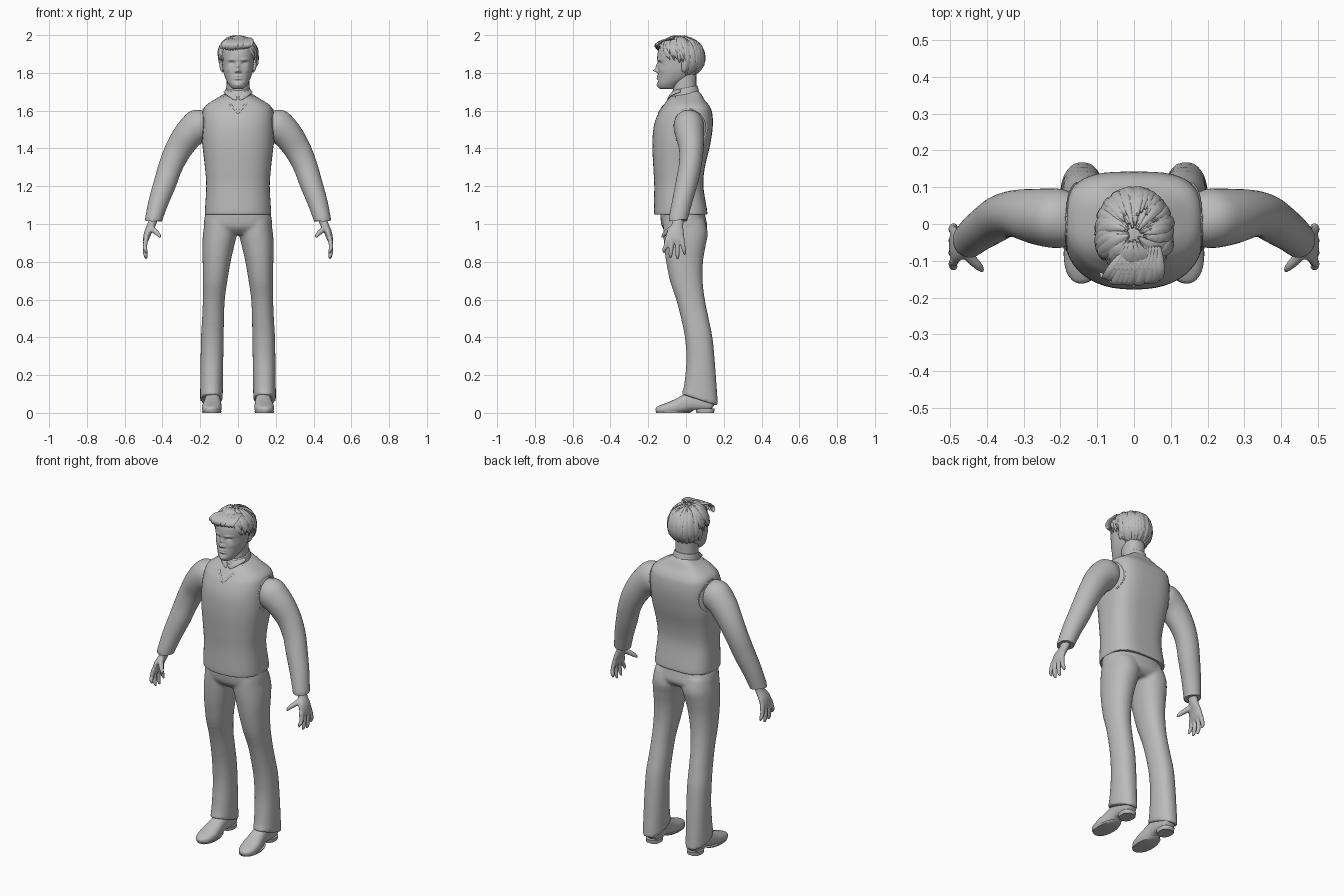
import bpy, bmesh, math, random
from mathutils import Vector as V
from mathutils.bvhtree import BVHTree

random.seed(4)
old = bpy.data.objects.get("Cube")
if old:
    bpy.data.objects.remove(old, do_unlink=True)

grey = bpy.data.materials.new("plain grey")
grey.use_nodes = True
grey.diffuse_color = (0.5, 0.5, 0.5, 1)
grey.node_tree.nodes["Principled BSDF"].inputs["Base Color"].default_value = (0.5, 0.5, 0.5, 1)


def spline(rows, n):
    """Smooth curve through rows of numbers."""
    out = []
    for i in range(len(rows) - 1):
        a, b, c, d = (rows[max(0, min(len(rows) - 1, i + k))] for k in (-1, 0, 1, 2))
        for k in range(n):
            t = k / n
            out.append([q + t * ((r - p) / 2 + t * (p - 2.5 * q + 2 * r - s / 2
                        + t * (1.5 * (q - r) + (s - p) / 2)))
                        for p, q, r, s in zip(a, b, c, d)])
    return out + [list(rows[-1])]


def power(v, p):
    return math.copysign(abs(v) ** (2 / p), v)


def skin(bm, rings):
    """Join rings of points into a closed skin."""
    loops = [[bm.verts.new(p) for p in ring] for ring in rings]
    n = len(loops[0])
    for a, b in zip(loops, loops[1:]):
        for i in range(n):
            bm.faces.new((a[i], a[(i + 1) % n], b[(i + 1) % n], b[i]))
    bm.faces.new(loops[0][::-1])
    bm.faces.new(loops[-1])


def upright(bm, rows, n=6, seg=48, front=2.2, back=2.2):
    """Level sections: z, front y, back y, half width, centre x, tilt."""
    rings = []
    for z, y0, y1, rx, cx, tilt in spline(rows, n):
        ring = []
        for i in range(seg):
            a = math.tau * i / seg
            p = front if math.sin(a) < 0 else back
            y = (y1 - y0) / 2 * power(math.sin(a), p)
            ring.append((cx + rx * power(math.cos(a), p), (y0 + y1) / 2 + y, z + tilt * y))
        rings.append(ring)
    skin(bm, rings)


def tube(bm, rows, side, n=5, seg=20, p=2):
    """Sections square to a path: x, y, z, radius along side, other radius."""
    pts = spline(rows, n)
    rings = []
    for i, r in enumerate(pts):
        t = (V(pts[min(i + 1, len(pts) - 1)][:3]) - V(pts[max(i - 1, 0)][:3])).normalized()
        u = (V(side) - t * t.dot(V(side))).normalized()
        w = t.cross(u)
        ring = []
        for k in range(seg):
            a = math.tau * k / seg
            ring.append(V(r[:3]) + u * r[3] * power(math.cos(a), p) + w * r[4] * power(math.sin(a), p))
        rings.append(ring)
    skin(bm, rings)


def finish(bm, name, voxel=0, angle=50):
    bmesh.ops.recalc_face_normals(bm, faces=bm.faces)
    me = bpy.data.meshes.new(name)
    bm.to_mesh(me)
    bm.free()
    ob = bpy.data.objects.new(name, me)
    bpy.context.collection.objects.link(ob)
    me.materials.append(grey)
    bpy.ops.object.select_all(action='DESELECT')
    ob.select_set(True)
    bpy.context.view_layer.objects.active = ob
    bpy.ops.object.shade_smooth_by_angle(angle=math.radians(angle))
    if voxel:
        m = ob.modifiers.new("blend", 'REMESH')
        m.mode, m.voxel_size, m.use_smooth_shade = 'VOXEL', voxel, True
        m = ob.modifiers.new("soften", 'SMOOTH')
        m.factor, m.iterations = 0.5, 4
    return ob


# Sleeveless sweater
bm = bmesh.new()
upright(bm, [(1.05, -.165, .11, .173, 0, 0), (1.07, -.17, .112, .175, 0, 0),
             (1.2, -.168, .092, .168, 0, 0), (1.3, -.173, .1, .175, 0, 0),
             (1.42, -.178, .128, .188, 0, 0), (1.52, -.17, .142, .19, 0, 0),
             (1.59, -.145, .138, .186, 0, 0), (1.625, -.122, .124, .172, 0, 0),
             (1.655, -.1, .1, .13, 0, 0), (1.68, -.085, .08, .085, 0, .1),
             (1.69, -.075, .065, .065, 0, .2)], front=2.3, back=3.2)
bmesh.ops.recalc_face_normals(bm, faces=bm.faces)
tree = BVHTree.FromBMesh(bm)
finish(bm, "sweater")


def trim(name, points, direction, r):
    """Thin raised edging laid on the sweater."""
    rows = []
    for p in points:
        hit = tree.ray_cast(V(p), V(direction))[0]
        if hit:
            rows.append((*hit, r, r * .5))
    b = bmesh.new()
    tube(b, rows, (direction[1], direction[0], .01), n=2, seg=8)
    finish(b, name)


for name, s in (("left", 1), ("right", -1)):
    trim(name + "_neckline", [(s * .075 * t, -1, 1.588 + .085 * t) for t in (0, .3, .6, 1)], (0, 1, 0), .005)
    arc = [math.radians(a) for a in range(-60, 241, 20)]
    trim(name + "_armhole", [(s, .02 + .088 * math.cos(a), 1.51 + .098 * math.sin(a)) for a in arc],
         (-s, 0, 0), .006)

# Shirt collar with two folded points
bm = bmesh.new()
upright(bm, [(1.65, -.088, .078, .082, 0, .1), (1.685, -.083, .07, .072, 0, .16),
             (1.715, -.075, .062, .065, 0, .2), (1.72, -.07, .058, .061, 0, .2)])
finish(bm, "shirt_collar")
for name, s in (("left", 1), ("right", -1)):
    bm = bmesh.new()
    tube(bm, [(s * .066, -.03, 1.705, .004, .014), (s * .045, -.072, 1.69, .004, .016),
              (s * .018, -.092, 1.668, .004, .013), (s * .01, -.097, 1.655, .003, .003)], (0, -1, .3), n=4, seg=10)
    finish(bm, name + "_collar_point")

# Trousers: hips and two legs blended together
bm = bmesh.new()
upright(bm, [(1.08, -.135, .095, .165, 0, 0), (1.03, -.135, .105, .178, 0, 0),
             (.98, -.125, .112, .178, 0, 0), (.945, -.09, .085, .14, 0, 0)], front=2.4, back=2.4)
for s in (1, -1):
    upright(bm, [(1.02, -.12, .1, .085, s * .09, 0), (.95, -.12, .115, .09, s * .095, 0),
                 (.88, -.115, .103, .084, s * .105, 0), (.8, -.105, .09, .074, s * .113, 0),
                 (.7, -.085, .088, .065, s * .121, 0), (.6, -.052, .1, .058, s * .128, 0),
                 (.5, -.026, .12, .058, s * .132, 0), (.4, -.006, .14, .06, s * .136, 0),
                 (.28, .002, .152, .06, s * .138, 0), (.14, -.01, .163, .06, s * .14, -.1),
                 (.068, -.024, .17, .06, s * .141, -.32)], seg=40)
finish(bm, "trousers", voxel=.009)

for name, s in (("left", 1), ("right", -1)):
    # Sleeve
    bm = bmesh.new()
    tube(bm, [(s * .15, .018, 1.55, .06, .05), (s * .2, .015, 1.525, .08, .088),
              (s * .26, .02, 1.475, .076, .08), (s * .315, .028, 1.395, .065, .071),
              (s * .355, .022, 1.31, .06, .064), (s * .385, .004, 1.22, .058, .06),
              (s * .42, -.02, 1.12, .053, .053), (s * .444, -.04, 1.035, .05, .046),
              (s * .447, -.042, 1.02, .049, .045)], (0, 1, 0), seg=32)
    finish(bm, name + "_sleeve")

    # Hand
    bm = bmesh.new()
    tube(bm, [(s * .445, -.04, 1.04, .03, .024), (s * .458, -.045, .995, .031, .022),
              (s * .477, -.055, .955, .046, .02), (s * .488, -.06, .915, .05, .015),
              (s * .489, -.06, .9, .046, .009)], (0, 1, 0))
    for y0, y1, z1 in ((-.099, -.116, .845), (-.073, -.082, .818), (-.046, -.045, .814), (-.021, -.008, .835)):
        tube(bm, [(s * .486, y0, .925, .013, .013), (s * .493, (y0 + y1) / 2, .88, .012, .012),
                  (s * .49, y1, z1 + .02, .011, .011), (s * .483, y1, z1, .005, .005)], (0, 1, 0), seg=10)
    tube(bm, [(s * .465, -.06, .985, .018, .018), (s * .444, -.092, .965, .015, .015),
              (s * .422, -.115, .945, .012, .012), (s * .41, -.128, .928, .006, .006)], (0, 1, 0), seg=10)
    finish(bm, name + "_hand", voxel=.005)

    # Shoe with a flat sole and a heel block
    bm = bmesh.new()
    tube(bm, [(s * .135, .15, .042, .022, .025), (s * .135, .135, .05, .036, .04), (s * .134, .08, .06, .042, .05),
              (s * .134, .02, .058, .042, .048), (s * .136, -.03, .04, .048, .042),
              (s * .139, -.08, .026, .052, .034), (s * .142, -.125, .018, .044, .026),
              (s * .143, -.15, .015, .028, .018), (s * .143, -.16, .013, .01, .008)], (1, 0, 0), p=2.5, seg=32)
    for v in bm.verts:
        v.co.z = max(v.co.z, .018 if v.co.y > .045 else .004)
    finish(bm, name + "_shoe")
    bm = bmesh.new()
    upright(bm, [(0, .055, .148, .04, s * .135, 0), (.022, .05, .152, .042, s * .135, 0)], n=1, seg=32, back=2.6)
    upright(bm, [(0, -.158, .02, .05, s * .139, 0), (.009, -.161, .035, .052, s * .139, 0)], n=1, seg=32)
    finish(bm, name + "_sole")

# Neck
bm = bmesh.new()
upright(bm, [(1.64, -.07, .065, .065, 0, 0), (1.72, -.07, .055, .06, 0, 0), (1.82, -.08, .055, .06, 0, 0)], n=4)
finish(bm, "neck")

# Head, with the face pushed out and in by soft bumps
bm = bmesh.new()
upright(bm, [(1.714, -.13, -.08, .018, 0, 0), (1.72, -.143, -.055, .034, 0, 0), (1.74, -.15, -.03, .05, 0, 0),
             (1.77, -.15, .02, .066, 0, 0), (1.81, -.148, .055, .079, 0, 0),
             (1.85, -.149, .07, .084, 0, 0), (1.89, -.152, .08, .087, 0, 0),
             (1.93, -.142, .078, .086, 0, 0), (1.965, -.11, .055, .066, 0, 0),
             (1.985, -.06, .02, .03, 0, 0)], n=10, seg=120)
bumps = [(0, 1.812, .011, .009, -.024), (0, 1.832, .008, .018, -.012), (.014, 1.806, .006, .006, -.008),
         (.034, 1.85, .014, .01, .013), (.034, 1.846, .009, .005, -.007), (.034, 1.87, .022, .007, -.006),
         (0, 1.782, .02, .005, -.006), (0, 1.77, .017, .005, -.006), (0, 1.776, .02, .002, .004),
         (0, 1.758, .02, .005, .005), (0, 1.735, .018, .01, -.006), (.052, 1.815, .018, .014, -.004)]
for v in bm.verts:
    if v.co.y < -.06:
        x, z = v.co.x, v.co.z
        v.co.y += sum(d * math.exp(-((abs(x) - bx) / sx) ** 2 - ((z - bz) / sz) ** 2)
                      for bx, bz, sx, sz, d in bumps)
finish(bm, "head", angle=80)

# Ears
for name, s in (("left", 1), ("right", -1)):
    bm = bmesh.new()
    tube(bm, [(s * .08, -.014, 1.805, .004, .008), (s * .086, -.01, 1.82, .008, .014),
              (s * .091, -.003, 1.85, .009, .021), (s * .092, .003, 1.872, .007, .017),
              (s * .088, .004, 1.883, .002, .004)], (1, 0, 0), seg=16)
    finish(bm, name + "_ear")


# Hair cap trimmed along a hairline
def hairline(y):
    return 1.925 if y < -.1 else 1.875 if y < -.035 else 1.86 if y < .01 else 1.765


def scalp(direction, lift=0):
    d = V(direction).normalized()
    return V((d.x * (.099 + lift), -.027 + d.y * (.115 + lift), 1.88 + d.z * (.11 + lift)))


bm = bmesh.new()
bmesh.ops.create_uvsphere(bm, u_segments=64, v_segments=40, radius=1)
for v in bm.verts:
    v.co = scalp(v.co)
bmesh.ops.delete(bm, geom=[v for v in bm.verts if v.co.z < hairline(v.co.y)], context='VERTS')
finish(bm, "hair_cap")

# Overlapping locks: swept to the side over the top, falling at the sides and back
bm = bmesh.new()
for i in range(110):
    around = math.tau * i / 110 + random.uniform(-.1, .1)
    c, s = math.cos(around), math.sin(around)
    end = scalp((c, s, 0))
    low = hairline(end.y) + random.uniform(-.012, .03)
    dip = math.asin(max(-.92, min(.92, (low - 1.88) / .11)))
    start = random.uniform(.75, 1.45)
    lift = random.uniform(0, .007)
    sweep = random.uniform(.15, .5) * (1 if s < .3 else .3)
    rows = []
    for t, width in ((0, .004), (.3, .013), (.65, .013), (1, .002)):
        el = start + (dip - start) * t
        az = around + sweep * (t - 1)
        p = scalp((math.cos(az) * math.cos(el), math.sin(az) * math.cos(el), math.sin(el)),
                  lift + .006 * math.sin(math.pi * t))
        rows.append((*p, width, .0045))
    tube(bm, rows, (-s, c, .1), n=3, seg=6)
# Raised fringe
for i in range(12):
    x = -.075 + .0125 * i
    out = -.158 + 1.6 * x * x + random.uniform(-.006, .006)
    tube(bm, [(x * .6 + .03, -.06, 1.982, .006, .005), (x * .9 + .012, -.118, 1.972, .015, .007),
              (x, out, 1.948, .014, .006), (x - .016, out + .012, 1.918 + .15 * abs(x + .02), .003, .002)],
         (1, 0, 0), n=4, seg=6)
finish(bm, "hair_locks")
